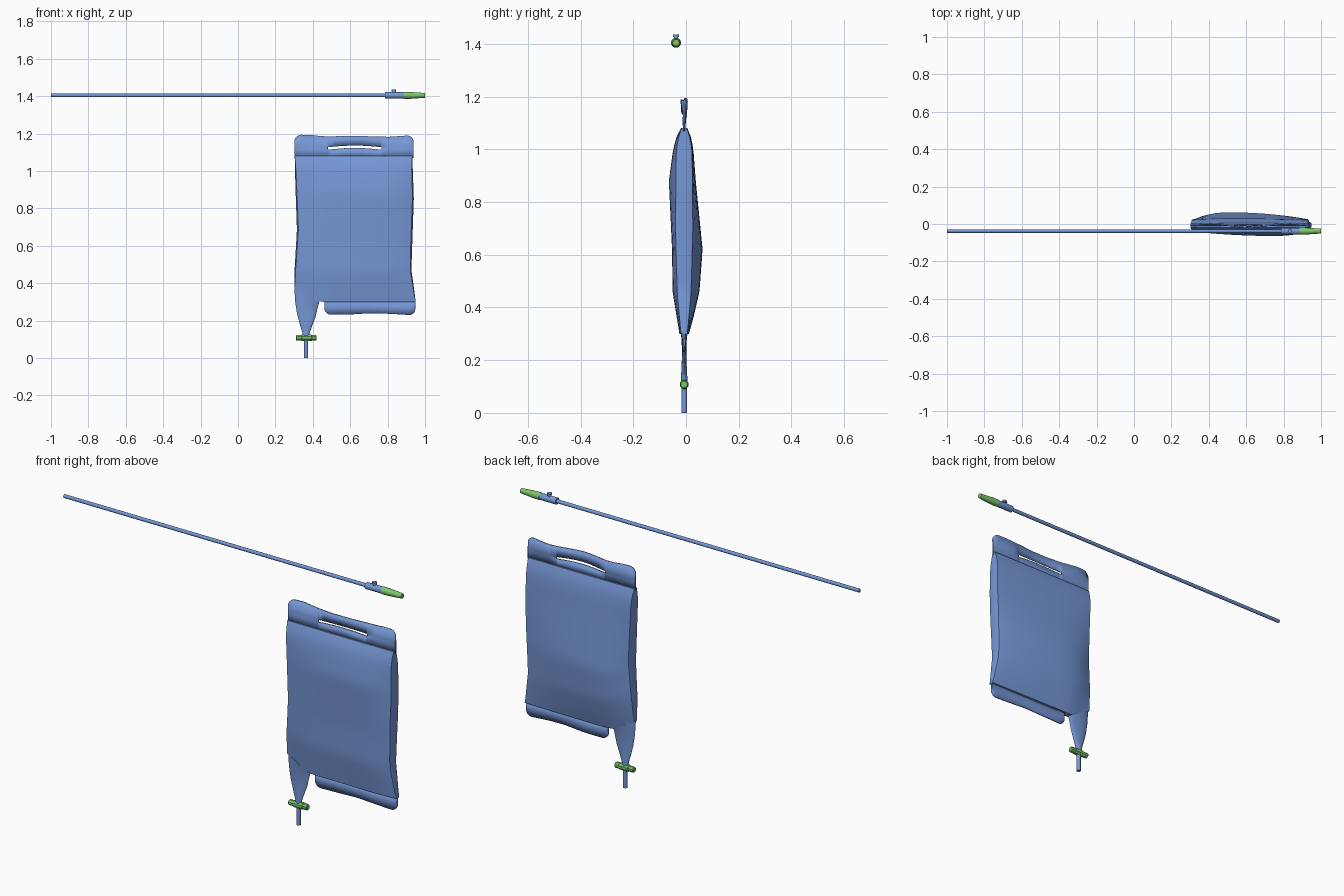
import bpy, bmesh, math
from mathutils import Vector

if "Cube" in bpy.data.objects:
    bpy.data.objects.remove(bpy.data.objects["Cube"])


def material(name, rgb):
    m = bpy.data.materials.new(name)
    m.diffuse_color = (*rgb, 1)
    m.use_nodes = True
    m.node_tree.nodes["Principled BSDF"].inputs["Base Color"].default_value = m.diffuse_color
    return m


BLUE = material("soft blue plastic", (0.18, 0.31, 0.67))
GREEN = material("green plastic", (0.20, 0.58, 0.14))


def finish(name, bm, mat, angle=40):
    bmesh.ops.remove_doubles(bm, verts=bm.verts, dist=1e-5)
    bmesh.ops.recalc_face_normals(bm, faces=bm.faces)
    me = bpy.data.meshes.new(name)
    bm.to_mesh(me)
    bm.free()
    ob = bpy.data.objects.new(name, me)
    bpy.context.collection.objects.link(ob)
    me.materials.append(mat)
    bpy.ops.object.select_all(action='DESELECT')
    ob.select_set(True)
    bpy.context.view_layer.objects.active = ob
    bpy.ops.object.shade_smooth_by_angle(angle=math.radians(angle))
    return ob


def loft(name, rings, mat, angle=40):
    """Skin a list of closed rings and cap both ends."""
    bm = bmesh.new()
    vs = [[bm.verts.new(p) for p in r] for r in rings]
    n = len(vs[0])
    for a, b in zip(vs, vs[1:]):
        for i in range(n):
            j = (i + 1) % n
            bm.faces.new((a[i], a[j], b[j], b[i]))
    bm.faces.new(vs[0])
    bm.faces.new(vs[-1])
    return finish(name, bm, mat, angle)


def lathe(name, start, axis, profile, mat, n=16):
    """Turn (distance, radius) pairs around an axis."""
    axis = Vector(axis)
    u = axis.orthogonal().normalized()
    w = axis.cross(u)
    rings = [[Vector(start) + axis * d + (u * math.cos(t) + w * math.sin(t)) * r
              for t in (2 * math.pi * (i + 0.5) / n for i in range(n))]
             for d, r in profile]
    return loft(name, rings, mat)


def lerp(table, t):
    for (a, p), (b, q) in zip(table, table[1:]):
        if t <= b:
            return p + (q - p) * max(0, t - a) / (b - a)
    return table[-1][1]


# ---- Drainage bag: front and back panels with narrow side gussets ----
Y0 = -0.007
LEFT = [(0.3, 0.302), (0.4, 0.302), (0.65, 0.315), (0.9, 0.307), (1.08, 0.303)]
RIGHT = [(0.3, 0.95), (0.38, 0.94), (0.47, 0.927), (0.65, 0.933), (0.85, 0.94), (1.08, 0.932)]
FRONT = [(0.3, 0.018), (0.46, 0.044), (0.62, 0.046), (0.88, 0.058), (1.0, 0.042), (1.06, 0.025), (1.08, 0.012)]
BACK = [(0.3, 0.018), (0.36, 0.035), (0.46, 0.058), (0.62, 0.07), (0.88, 0.044), (1.0, 0.035), (1.06, 0.023), (1.08, 0.012)]
SIDE = [(0.3, 0.012), (0.45, 0.026), (0.7, 0.033), (1.0, 0.03), (1.05, 0.02), (1.08, 0.01)]


def bottom(x):
    return lerp([(0.30, 0.372), (0.43, 0.30), (1, 0.30)], x)


def hump(u, peak):
    t = 0.5 * u / peak if u < peak else 0.5 + 0.5 * (u - peak) / (1 - peak)
    return math.sin(math.pi * t) ** 0.75


COLS, ROWS = 16, 24
bag_rings = []
for r in range(ROWS + 1):
    v = r / ROWS
    level = 0.3 + 0.78 * v
    xl, xr = lerp(LEFT, level), lerp(RIGHT, level)
    fat, side = math.sin(math.pi * v) ** 0.5 if 0 < v < 1 else 0, lerp(SIDE, level)

    def point(x, y):
        zb = bottom(x)
        return (x, Y0 + y, zb + (1.08 - zb) * v)

    inset = 0.008 * fat
    us = [i / COLS for i in range(COLS + 1)]
    xs = [xl + inset + (xr - xl - 2 * inset) * u for u in us]
    front = [point(x, -side - (lerp(FRONT, level) - side) * hump(u, 0.72)) for x, u in zip(xs, us)]
    back = [point(x, side + (lerp(BACK, level) - side) * hump(u, 0.3)) for x, u in zip(xs, us)]
    bag_rings.append([point(xl, 0)] + front + [point(xr, 0)] + back[::-1])
loft("bag_body", bag_rings, BLUE, 35)


# ---- Sealed flaps above and below the bag ----
def flap(name, xs, heights, wave, skip=None):
    """Thin wavy sheet; heights(x) gives the row levels of one column."""
    bm = bmesh.new()
    cols = []
    for x in xs:
        hs = heights(x)
        cols.append([bm.verts.new((x, Y0 + wave(x, k / (len(hs) - 1)), z)) for k, z in enumerate(hs)])
    for i, (a, b) in enumerate(zip(cols, cols[1:])):
        for k in range(len(a) - 1):
            if not (skip and skip((xs[i] + xs[i + 1]) / 2, k)):
                bm.faces.new((a[k], b[k], b[k + 1], a[k + 1]))
    ob = finish(name, bm, BLUE)
    m = ob.modifiers.new("thickness", 'SOLIDIFY')
    m.thickness, m.offset = 0.008, 0
    return ob


def corner(x, x0, x1, r):
    """Drop of a rounded corner at distance from either end."""
    d = min(x - x0, x1 - x)
    return r - math.sqrt(max(0, r * r - (r - d) ** 2)) if d < r else 0


def columns(x0, x1, r, n):
    ends = [r * (1 - math.cos(math.pi / 2 * i / 5)) for i in range(5)]
    return ([x0 + e for e in ends] + [x0 + r + (x1 - x0 - 2 * r) * i / n for i in range(n + 1)]
            + [x1 - e for e in reversed(ends)])


TX0, TX1, SX0, SX1 = 0.302, 0.938, 0.48, 0.768


def top_rows(x):
    edge = lerp([(0.3, 1.192), (0.37, 1.195), (0.46, 1.184), (0.62, 1.188), (0.8, 1.182), (0.93, 1.191)], x)
    t = min(1, max(0, (x - SX0) / (SX1 - SX0)))
    arc = 0.009 * math.sin(math.pi * t)
    low, high = 1.114 + arc, 1.127 + arc
    return [1.07, low, high, edge - corner(x, TX0, TX1, 0.035)]


top_xs = sorted(columns(TX0, TX1, 0.035, 12) + [SX0 + (SX1 - SX0) * i / 8 for i in range(9)])
flap("hanging_flap", top_xs, top_rows,
     lambda x, k: 0.010 * k * math.sin((x - 0.3) * 15),
     lambda x, k: k == 1 and SX0 < x < SX1)

BX0, BX1 = 0.462, 0.948


def low_rows(x):
    edge = lerp([(0.46, 0.231), (0.6, 0.233), (0.72, 0.24), (0.82, 0.236), (0.95, 0.228)], x)
    z = edge + corner(x, BX0, BX1, 0.035)
    return [z, (z + 0.305) / 2, 0.305]


flap("bottom_flap", columns(BX0, BX1, 0.035, 12), low_rows,
     lambda x, k: 0.004 * (1 - k) * math.sin((x - 0.46) * 13))

# ---- Outlet spout: left point, right point, half depth ----
SPOUT = [((0.301, 0.376), (0.434, 0.298), 0.017), ((0.306, 0.30), (0.425, 0.265), 0.010),
         ((0.316, 0.235), (0.415, 0.22), 0.008), ((0.332, 0.175), (0.396, 0.17), 0.010),
         ((0.345, 0.135), (0.383, 0.135), 0.012), ((0.346, 0.115), (0.381, 0.115), 0.012)]
spout = []
for (ax, az), (bx, bz), d in SPOUT:
    ring = []
    for i in range(16):
        t = 2 * math.pi * i / 16
        s = 0.5 - 0.5 * math.cos(t)
        ring.append((ax + (bx - ax) * s, Y0 + d * math.sin(t), az + (bz - az) * s))
    spout.append(ring)
loft("outlet_spout", spout, BLUE)
lathe("outlet_tube", (0.364, Y0, 0), (0, 0, 1), [(0, 0.011), (0.13, 0.011)], BLUE, 12)

# ---- Clamp across the outlet ----
lathe("outlet_clamp", (0.309, Y0, 0.108), (1, 0, 0),
      [(0, 0.012), (0.003, 0.015), (0.03, 0.015), (0.032, 0.018), (0.085, 0.018),
       (0.087, 0.016), (0.108, 0.016), (0.111, 0.013)], GREEN, 8)

# ---- Long catheter with valve and tapered end ----
TY, TZ = -0.038, 1.404
lathe("catheter_tube", (-1, TY, TZ), (1, 0, 0), [(0, 0.0095), (1.8, 0.0095)], BLUE, 12)
lathe("valve_body", (0.787, TY, TZ), (1, 0, 0), [(0, 0.0175), (0.102, 0.0175)], BLUE)
lathe("valve_port", (0.834, TY, TZ), (0, 0, 1),
      [(0, 0.008), (0.021, 0.008), (0.021, 0.012), (0.032, 0.012)], BLUE, 12)
lathe("tapered_end", (0.885, TY, TZ), (1, 0, 0), [(0, 0.019), (0.03, 0.019), (0.115, 0.013)], GREEN)
